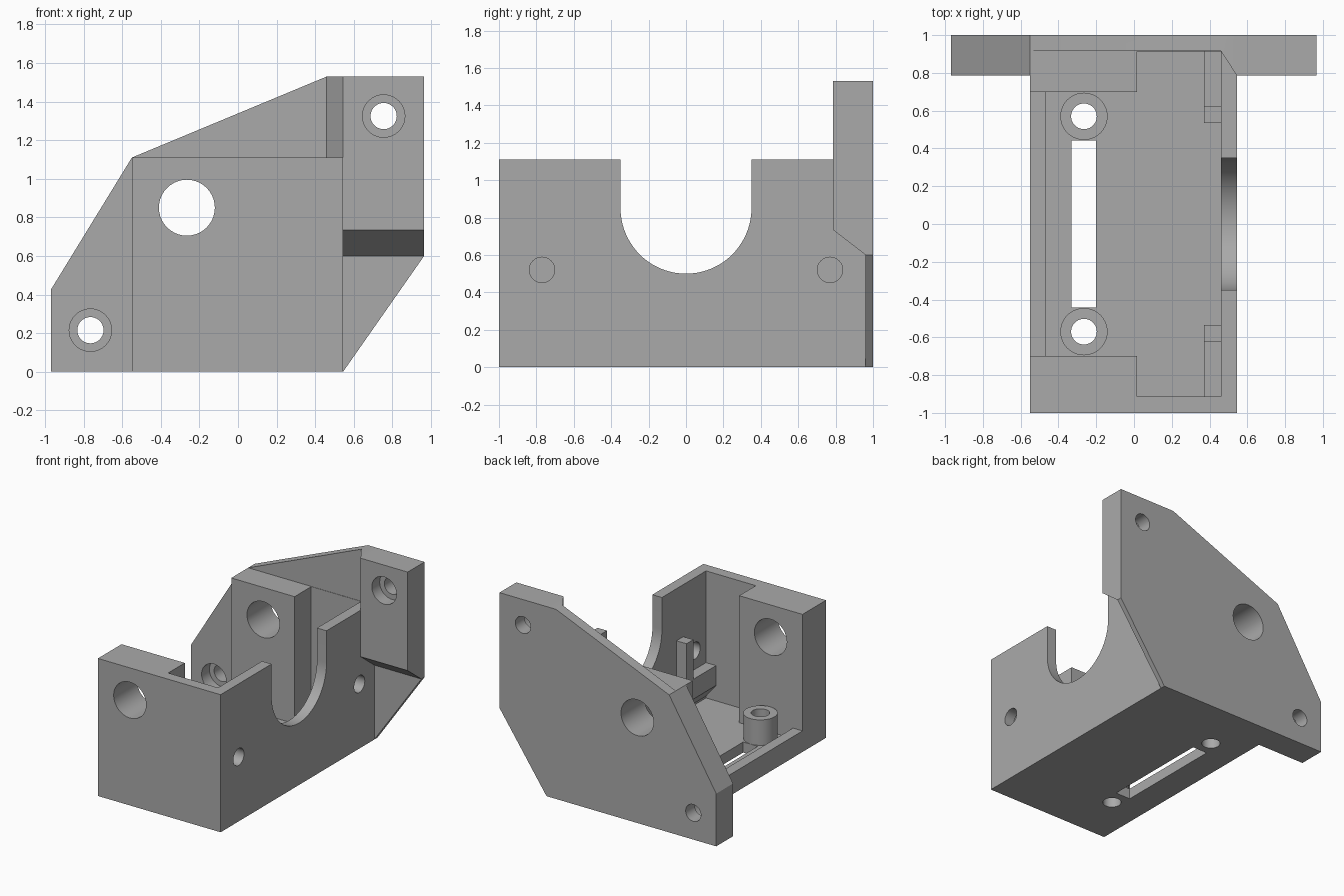
import bpy, bmesh, math

if "Cube" in bpy.data.objects:
    bpy.data.objects.remove(bpy.data.objects["Cube"])

mat = bpy.data.materials.new("plain_grey")
mat.diffuse_color = (0.4, 0.4, 0.4, 1)
mat.use_nodes = True
mat.node_tree.nodes["Principled BSDF"].inputs["Base Color"].default_value = mat.diffuse_color


def prism(name, pts, axis, a, b):
    """Extrude a 2D outline along an axis from a to b.
    Outline coordinates: X -> (y, z), Y -> (x, z), Z -> (x, y)."""
    place = {"X": lambda u, v, w: (w, u, v),
             "Y": lambda u, v, w: (u, w, v),
             "Z": lambda u, v, w: (u, v, w)}[axis]
    bm = bmesh.new()
    lo = [bm.verts.new(place(u, v, a)) for u, v in pts]
    hi = [bm.verts.new(place(u, v, b)) for u, v in pts]
    n = len(pts)
    bm.faces.new(lo)
    bm.faces.new(hi)
    for i in range(n):
        j = (i + 1) % n
        bm.faces.new((lo[i], lo[j], hi[j], hi[i]))
    bmesh.ops.recalc_face_normals(bm, faces=bm.faces)
    me = bpy.data.meshes.new(name)
    bm.to_mesh(me)
    bm.free()
    me.materials.append(mat)
    ob = bpy.data.objects.new(name, me)
    bpy.context.collection.objects.link(ob)
    return ob


def rect(u0, u1, v0, v1):
    return [(u0, v0), (u1, v0), (u1, v1), (u0, v1)]


def arc(u, v, r, start=0, end=360, n=40):
    full = end - start == 360
    return [(u + r * math.cos(math.radians(start + (end - start) * i / n)),
             v + r * math.sin(math.radians(start + (end - start) * i / n)))
            for i in range(n if full else n + 1)]


def combine(target, tool, op):
    mod = target.modifiers.new("shape", "BOOLEAN")
    mod.operation = op
    mod.solver = "EXACT"
    mod.object = tool
    bpy.context.view_layer.objects.active = target
    bpy.ops.object.modifier_apply(modifier=mod.name)
    bpy.data.objects.remove(tool)


def cut(target, *args):
    combine(target, prism("cutter", *args), "DIFFERENCE")


def add(target, *args):
    combine(target, prism("addition", *args), "UNION")


# Open-topped housing with thick left corner blocks
body = prism("bracket_housing", rect(-0.55, 0.545, -1, 1), "Z", 0, 1.11)
cavity = [(-0.465, -0.7), (0.015, -0.7), (0.015, -0.912), (0.46, -0.912),
          (0.46, 0.912), (0.015, 0.912), (0.015, 0.7), (-0.465, 0.7)]
cut(body, cavity, "Z", 0.085, 1.4)
# Left opening above a low lip
cut(body, rect(-0.7, -0.4, -0.7, 0.7), "Z", 0.17, 1.4)
# U-shaped notch in the right wall
cut(body, [(-0.35, 1.4)] + arc(0, 0.85, 0.35, 180, 360) + [(0.35, 1.4)],
    "X", 0.4, 0.7)

# Mounting plate: left wing, sloped top fin, chamfered rib, right wing
add(body, [(-0.97, 0), (-0.55, 0), (-0.55, 1.11), (-0.97, 0.425)], "Y", 0.785, 1)
add(body, [(-0.55, 1.11), (0.46, 1.11), (0.46, 1.53)], "Y", 0.915, 1)
add(body, [(0.46, 0.915), (0.545, 0.785), (0.545, 1), (0.46, 1)], "Z", 1.11, 1.53)
wing = prism("right_wing", [(1, 0), (1, 1.53), (0.785, 1.53), (0.785, 0.735),
                            (0.96, 0.6), (0.96, 0)], "X", 0.545, 0.965)
cut(wing, [(0.545, 0), (0.545, -0.3), (1.175, -0.3), (1.175, 0.9)], "Y", 0.5, 1.2)
combine(body, wing, "UNION")

# Floor slot between the screw bosses
cut(body, rect(-0.33, -0.2, -0.443, 0.443), "Z", -0.1, 0.3)

for s in (-1, 1):
    # Screw boss with a through hole
    add(body, arc(-0.265, s * 0.57, 0.125), "Z", 0.04, 0.29)
    cut(body, arc(-0.265, s * 0.57, 0.068), "Z", -0.1, 0.5)
    # Inner ledge with sloped underside, and upright post at its end
    add(body, [(0.48, 0.37), (0.37, 0.37), (0.37, 0.21), (0.46, 0.1), (0.48, 0.1)],
        "Y", *sorted((s * 0.535, s * 0.93)))
    add(body, rect(0.37, 0.48, *sorted((s * 0.535, s * 0.622))), "Z", 0.3, 0.69)
    # Small hole in the right wall
    cut(body, arc(s * 0.77, 0.52, 0.068), "X", 0.4, 0.7)

# Large hole through the front and back walls
cut(body, arc(-0.265, 0.85, 0.145), "Y", -1.2, 1.2)

# Counterbored mounting holes in the wings
for x, z in ((-0.765, 0.215), (0.755, 1.325)):
    cut(body, arc(x, z, 0.11), "Y", 0.7, 0.885)
    cut(body, arc(x, z, 0.068), "Y", 0.7, 1.2)

# Smooth the bores, keep the flat faces crisp
bpy.ops.object.select_all(action="DESELECT")
body.select_set(True)
bpy.context.view_layer.objects.active = body
bpy.ops.object.shade_smooth_by_angle(angle=math.radians(25))
